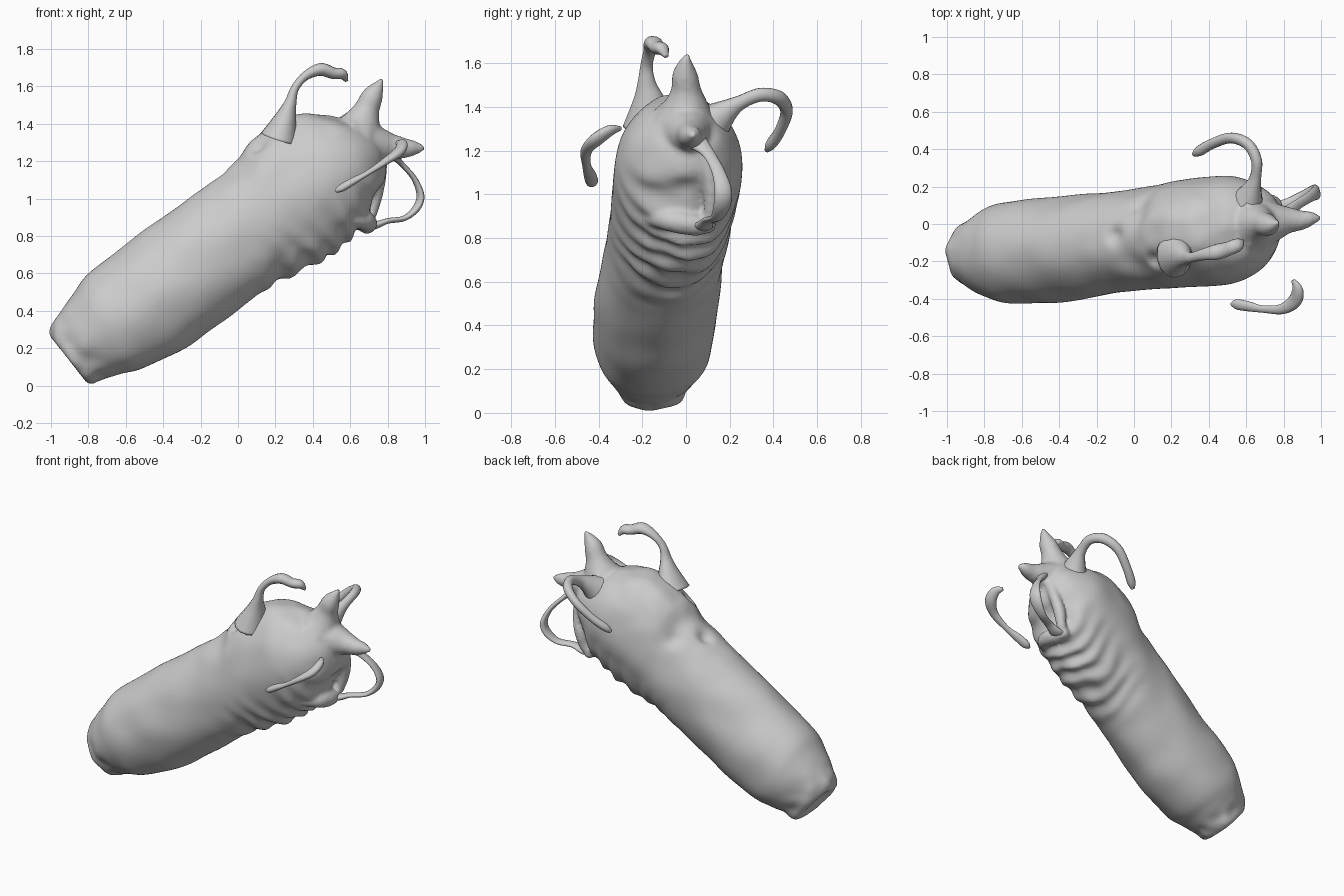
import bpy, bmesh, math
from mathutils import Vector, noise

if "Cube" in bpy.data.objects:
    bpy.data.objects.remove(bpy.data.objects["Cube"])


def catmull(rows, steps):
    """Smoothly interpolate a list of equal-length number rows."""
    out = []
    n = len(rows)
    for i in range(n - 1):
        a, b, c, d = rows[max(i - 1, 0)], rows[i], rows[i + 1], rows[min(i + 2, n - 1)]
        for s in range(steps):
            t = s / steps
            out.append([0.5 * (2 * q + (r - p) * t + (2 * p - 5 * q + 4 * r - e) * t * t
                               + (3 * q - p - 3 * r + e) * t ** 3)
                        for p, q, r, e in zip(a, b, c, d)])
    out.append(list(rows[-1]))
    return out


def skin(bm, rings):
    """Bridge rings of points and close both ends."""
    rings = [[bm.verts.new(p) for p in ring] for ring in rings]
    n = len(rings[0])
    for r0, r1 in zip(rings, rings[1:]):
        for j in range(n):
            k = (j + 1) % n
            bm.faces.new((r0[j], r0[k], r1[k], r1[j]))
    bm.faces.new(rings[0][::-1])
    bm.faces.new(rings[-1])


def tube(bm, path, flat=1.0, sides=14, steps=6):
    """Tapered tube through (x, y, z, radius) points; flat < 1 makes a ribbon."""
    rows = catmull(path, steps)
    pts = [Vector(r[:3]) for r in rows]
    rings, u = [], None
    for i, p in enumerate(pts):
        t = (pts[min(i + 1, len(pts) - 1)] - pts[max(i - 1, 0)]).normalized()
        if u is None:
            u = t.orthogonal() if abs(t.y) > 0.8 else Vector((0, 1, 0))
        u = (u - t * u.dot(t)).normalized()
        v = t.cross(u)
        r = max(rows[i][3], 0.004)
        rings.append([p + u * r * math.cos(a) + v * r * flat * math.sin(a)
                      for a in (2 * math.pi * j / sides for j in range(sides))])
    skin(bm, rings)


def finish(bm, name):
    bmesh.ops.recalc_face_normals(bm, faces=bm.faces)
    for f in bm.faces:
        f.smooth = True
    me = bpy.data.meshes.new(name)
    bm.to_mesh(me)
    bm.free()
    ob = bpy.data.objects.new(name, me)
    bpy.context.collection.objects.link(ob)
    return ob


# Body: each row is back edge x,z / belly edge x,z / centre y / half width
sections = [
    (-.93, .20, -.85, .08, -.16, .06),
    (-1.0, .26, -.80, .01, -.16, .15),
    (-.98, .35, -.72, .03, -.16, .19),
    (-.88, .49, -.62, .06, -.155, .25),
    (-.79, .61, -.50, .09, -.15, .275),
    (-.55, .79, -.25, .22, -.135, .28),
    (-.27, 1.0, .03, .43, -.10, .275),
    (-.02, 1.18, .22, .56, -.075, .275),
    (.08, 1.33, .38, .63, -.055, .285),
    (.24, 1.42, .53, .72, -.04, .29),
    (.40, 1.45, .67, .86, -.03, .28),
    (.57, 1.42, .74, 1.02, -.02, .23),
    (.70, 1.36, .79, 1.15, 0, .14),
    (.77, 1.27, .78, 1.22, 0, .03),
]
pits = [Vector((-.10, -.06, 1.11)), Vector((0, .12, 1.15)), Vector((.10, -.20, 1.29))]
rings = []
for xt, zt, xb, zb, yc, w in catmull(sections, 9):
    mid = Vector(((xt + xb) / 2, yc, (zt + zb) / 2))
    half = Vector(((xt - xb) / 2, 0, (zt - zb) / 2))
    ring = []
    for j in range(72):
        a = 2 * math.pi * j / 72
        out = half * math.cos(a) + Vector((0, w * math.sin(a), 0))
        p = mid + out
        nrm = out.normalized()
        # wrinkles strongest under the front half, lighter over the back
        belly = max(0, -math.cos(a)) ** 2 * min(max((mid.x + .1) / .3, 0), 1)
        back = max(0, math.cos(a)) ** 2 * min(max((mid.x + .2) / .3, 0), 1)
        rear = min(max((-.78 - mid.x) / .08, 0), 1)
        along = p.x * .85 + p.z * .53
        d = .010 * noise.noise(p * 5)
        d += belly * (.016 * math.sin(along * 48 + 5 * noise.noise(p * 3)) + .02 * noise.noise(p * 9))
        d += back * .024 * noise.noise(p * 8) + rear * .02 * noise.noise(p * 11)
        for c in pits:
            d -= .04 * math.exp(-((p - c).length / .04) ** 2)
        p = p + nrm * d
        p.z = max(p.z, 0.002)
        ring.append(p)
    rings.append(ring)

bm = bmesh.new()
skin(bm, rings)
# Horn, snout and face ridges, fused into the body
tube(bm, [(.62, -.01, 1.30, .17), (.66, 0, 1.40, .11), (.69, 0, 1.48, .070),
          (.72, -.005, 1.55, .058), (.755, 0, 1.61, .028), (.775, .01, 1.645, .006)])
tube(bm, [(.62, 0, 1.27, .19), (.73, .01, 1.28, .12), (.82, .02, 1.275, .075),
          (.89, .02, 1.27, .055), (.95, .03, 1.27, .038), (1.0, .03, 1.27, .010)])
tube(bm, [(.76, .06, 1.22, .04), (.76, .10, 1.12, .035), (.73, .12, 1.0, .04), (.70, .11, .88, .03)])
tube(bm, [(.60, -.17, .89, .03), (.68, -.08, .88, .05), (.69, .04, .86, .05), (.66, .13, .86, .03)])
body = finish(bm, "body")
m = body.modifiers.new("fuse", 'REMESH')
m.mode = 'VOXEL'
m.voxel_size = 0.014
m.use_smooth_shade = True
m = body.modifiers.new("soften", 'SMOOTH')
m.factor = 0.5
m.iterations = 4

# Tentacles: name -> (flatness, path)
tentacles = {
    "top_tentacle": (.8, [(.22, -.16, 1.32, .13), (.255, -.17, 1.43, .075), (.28, -.18, 1.51, .042),
                          (.305, -.18, 1.59, .028), (.36, -.165, 1.655, .03), (.44, -.15, 1.69, .042),
                          (.51, -.13, 1.67, .038), (.555, -.11, 1.665, .035), (.58, -.09, 1.63, .012)]),
    "left_tentacle": (.9, [(.60, .10, 1.31, .11), (.63, .18, 1.375, .06), (.65, .25, 1.42, .034),
                           (.655, .34, 1.455, .032), (.61, .425, 1.44, .033), (.52, .46, 1.38, .03),
                           (.42, .43, 1.29, .028), (.35, .39, 1.23, .028), (.32, .37, 1.20, .012)]),
    "right_tentacle": (.7, [(.85, -.30, 1.30, .012), (.875, -.35, 1.29, .032), (.86, -.41, 1.25, .038),
                            (.79, -.455, 1.20, .028), (.69, -.455, 1.135, .020), (.61, -.44, 1.09, .028),
                            (.55, -.43, 1.055, .028), (.52, -.43, 1.04, .010)]),
    "face_loop": (.5, [(.82, .05, 1.24, .05), (.87, .10, 1.19, .03), (.94, .145, 1.11, .03),
                       (.975, .17, 1.02, .04), (.955, .165, .95, .04), (.89, .14, .895, .03),
                       (.80, .10, .88, .03), (.72, .08, .855, .045), (.64, .06, .87, .06)]),
}
for name, (flat, path) in tentacles.items():
    bm = bmesh.new()
    tube(bm, path, flat)
    finish(bm, name)
